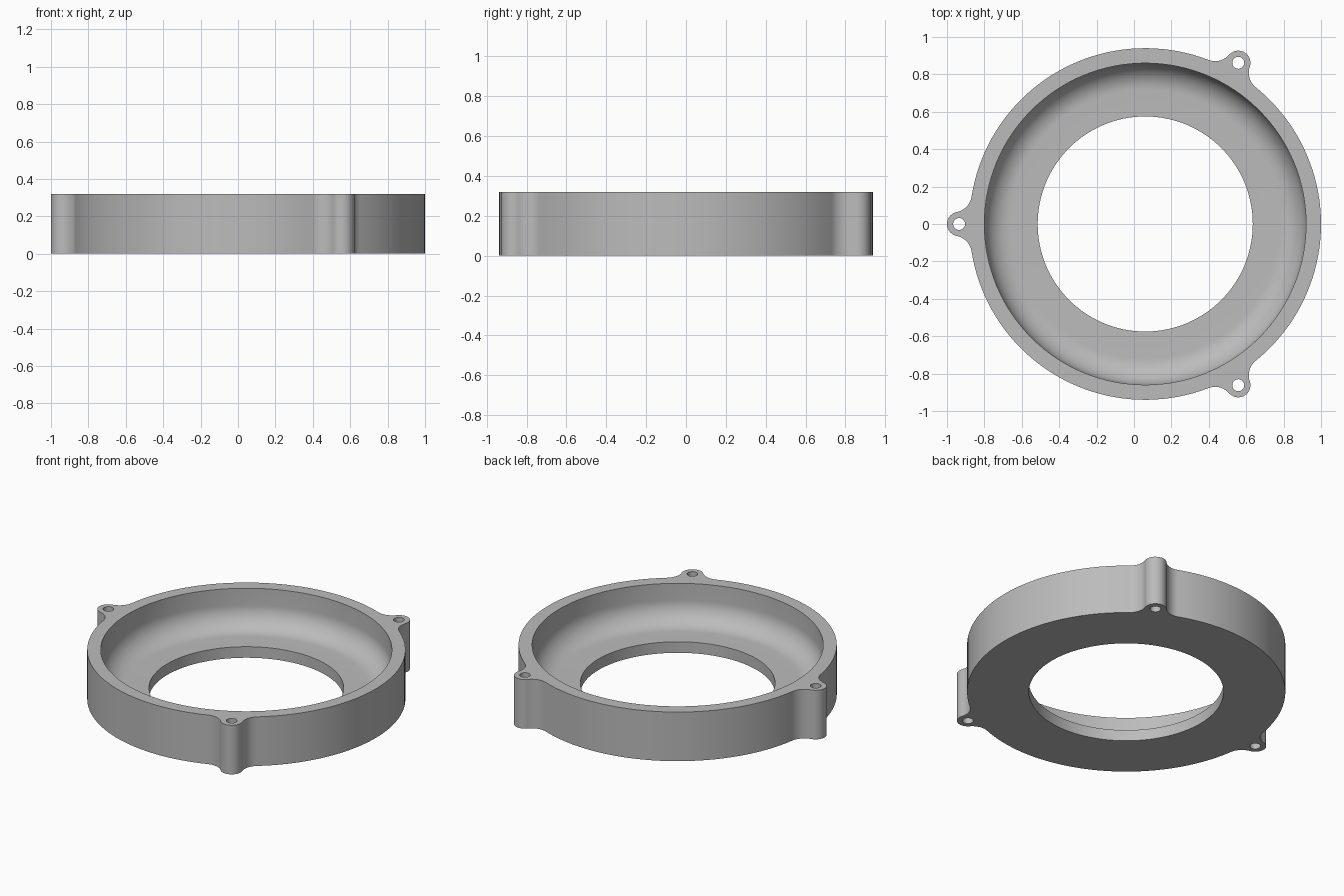
import bpy, bmesh
from math import sin, cos, pi, tau, acos, atan2, hypot, radians

if "Cube" in bpy.data.objects:
    bpy.data.objects.remove(bpy.data.objects["Cube"], do_unlink=True)

CENTRE_X, HEIGHT, FLOOR = 0.06, 0.32, 0.072
OUTER, INNER, BORE, COVE = 0.94, 0.86, 0.575, 0.14
LUG_DIST, LUG_R, SCREW_R, FILLET = 0.995, 0.065, 0.032, 0.10
LUG_ANGLES = [radians(a) for a in (60, 180, 300)]
SEGS = 128


def arc(cx, cy, r, a0, a1, n):
    """Points along an arc, both ends included."""
    return [(cx + r * cos(a0 + (a1 - a0) * i / n),
             cy + r * sin(a0 + (a1 - a0) * i / n)) for i in range(n + 1)]


def circle(cx, cy, r, n):
    return arc(cx, cy, r, 0, tau, n)[:-1]


def outline():
    """Ring edge with three lugs blended in by tangent fillets."""
    a, b = OUTER + FILLET, LUG_R + FILLET
    theta = acos((a * a + LUG_DIST ** 2 - b * b) / (2 * a * LUG_DIST))
    fx, fy = a * cos(theta), a * sin(theta)
    phi = atan2(fy, fx - LUG_DIST)
    half = arc(LUG_DIST, 0, LUG_R, 0, phi, 12)
    half += arc(fx, fy, FILLET, phi + pi, theta + pi, 12)[1:]
    half += arc(0, 0, OUTER, theta, pi / 3, 20)[1:]
    sector = [(x, -y) for x, y in reversed(half[1:])] + half[:-1]
    return [(x * cos(t) - y * sin(t), x * sin(t) + y * cos(t))
            for t in LUG_ANGLES for x, y in sector]


bm = bmesh.new()


def loop(points, z):
    """Closed loop of edges at one height."""
    vs = [bm.verts.new((x + CENTRE_X, y, z)) for x, y in points]
    return vs, [bm.edges.new((vs[i - 1], vs[i])) for i in range(len(vs))]


def wall(lower, upper):
    for i in range(len(lower[0])):
        bm.faces.new((lower[0][i - 1], lower[0][i], upper[0][i], upper[0][i - 1]))


# Outer wall and the three screw holes run the full height
bottom_edges, top_edges = [], []
through = [outline()] + [circle(LUG_DIST * cos(t), LUG_DIST * sin(t), SCREW_R, 24)
                         for t in LUG_ANGLES]
for points in through:
    low, high = loop(points, 0), loop(points, HEIGHT)
    wall(low, high)
    bottom_edges += low[1]
    top_edges += high[1]

# Turned inside: bore, flat floor, rounded cove, straight wall
profile = [(BORE, 0), (BORE, FLOOR)]
profile += arc(INNER - COVE, FLOOR + COVE, COVE, -pi / 2, 0, 14)
profile.append((INNER, HEIGHT))
rings = [loop(circle(0, 0, r, SEGS), z) for r, z in profile]
for low, high in zip(rings, rings[1:]):
    wall(low, high)
bottom_edges += rings[0][1]
top_edges += rings[-1][1]

# Flat underside and rim
for edges in (bottom_edges, top_edges):
    bmesh.ops.triangle_fill(bm, edges=edges, use_beauty=True, use_dissolve=False)
bmesh.ops.recalc_face_normals(bm, faces=bm.faces)

mesh = bpy.data.meshes.new("ring_housing")
bm.to_mesh(mesh)
bm.free()
housing = bpy.data.objects.new("ring_housing", mesh)
bpy.context.collection.objects.link(housing)

# Plain grey
grey = bpy.data.materials.new("plain_grey")
grey.use_nodes = True
colour = (0.5, 0.5, 0.5, 1)
grey.diffuse_color = colour
grey.node_tree.nodes["Principled BSDF"].inputs["Base Color"].default_value = colour
mesh.materials.append(grey)

bpy.context.view_layer.objects.active = housing
housing.select_set(True)
bpy.ops.object.shade_smooth_by_angle(angle=radians(30))
